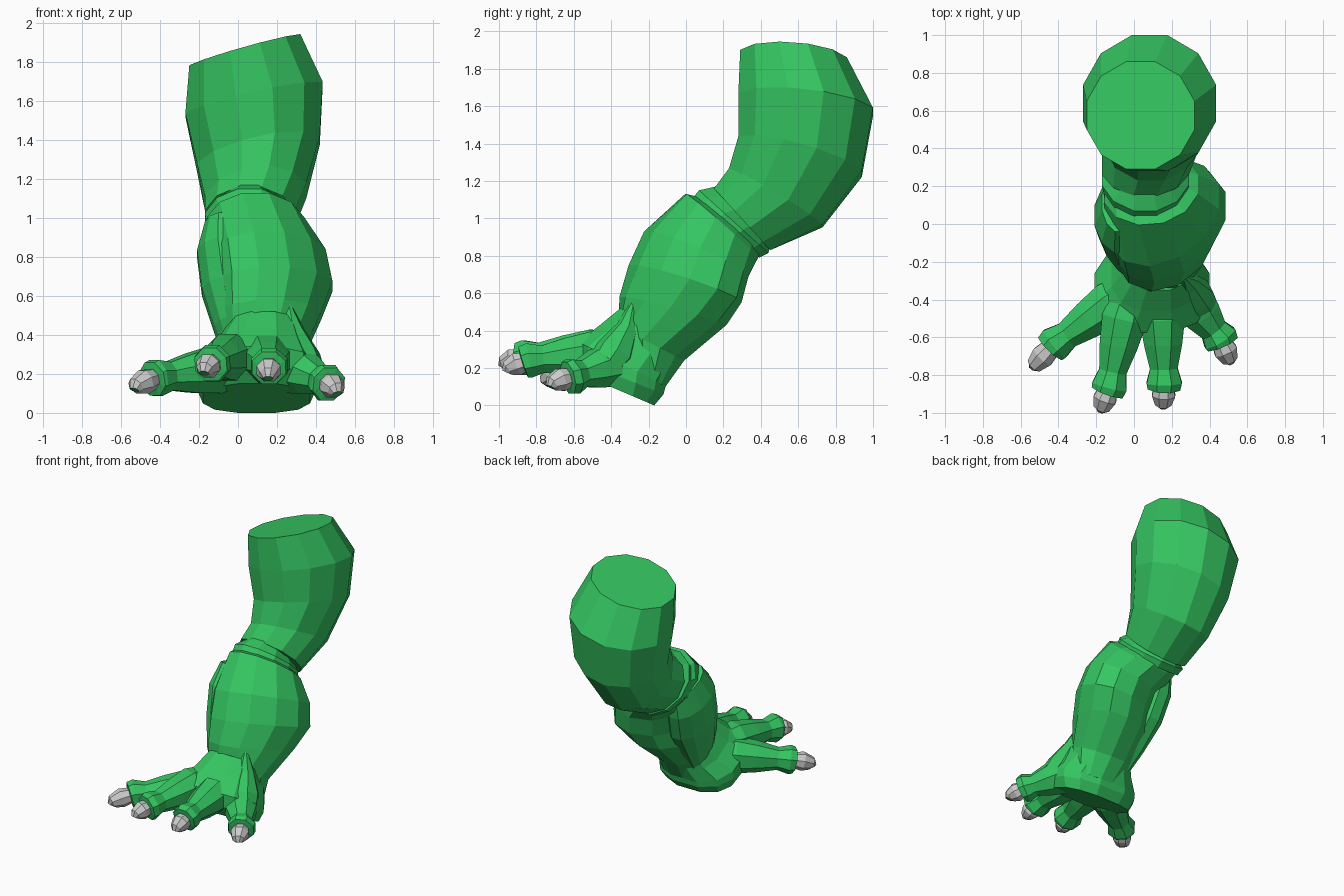
import bpy, math
from mathutils import Vector

if "Cube" in bpy.data.objects:
    bpy.data.objects.remove(bpy.data.objects["Cube"])


def material(name, color):
    m = bpy.data.materials.new(name)
    m.diffuse_color = color
    m.use_nodes = True
    m.node_tree.nodes["Principled BSDF"].inputs["Base Color"].default_value = m.diffuse_color
    return m


GREEN = material("green_skin", (0.035, 0.56, 0.12, 1))
GREY = material("claw_grey", (0.68, 0.68, 0.70, 1))


def loft(name, rings, mats):
    """Skin a list of equally sized vertex rings, capped at both ends."""
    n = len(rings[0])
    verts = [v for r in rings for v in r]
    faces = [tuple(range(n))[::-1]]
    for k in range(len(rings) - 1):
        for i in range(n):
            j = (i + 1) % n
            faces.append((k * n + i, k * n + j, k * n + n + j, k * n + n + i))
    faces.append(tuple(range(len(verts) - n, len(verts))))
    me = bpy.data.meshes.new(name)
    me.from_pydata(verts, [], faces)
    for m in mats:
        me.materials.append(m)
    me.polygons[-1].material_index = len(mats) - 1
    ob = bpy.data.objects.new(name, me)
    bpy.context.collection.objects.link(ob)
    return ob


def section(front, back, x0, x1, skew=0.0, roll=0.0, square=1.0, n=12):
    """Oval ring from its front and back (y, z) points and its x range."""
    f, b = Vector((0, *front)), Vector((0, *back))
    c = (f + b) / 2 + Vector(((x0 + x1) / 2, 0, 0))
    u = Vector(((x1 - x0) / 2, skew, roll))
    v = (b - f) / 2
    s = 1 / math.cos(math.pi / n) ** square
    soft = lambda t: math.copysign(abs(t) ** square, t)
    return [c + s * (u * soft(math.cos(a)) - v * soft(math.sin(a)))
            for a in (2 * math.pi * (i + 0.5) / n for i in range(n))]


def tube(name, path, mats, n=8):
    """Round tube through (x, y, z, radius) stations."""
    pts = [Vector(p[:3]) for p in path]
    rings = []
    for i, p in enumerate(pts):
        d = (pts[min(i + 1, len(pts) - 1)] - pts[max(i - 1, 0)]).normalized()
        side = d.cross(Vector((0, 0, 1))).normalized()
        down = d.cross(side)
        rings.append([p + path[i][3] * 1.04 * (side * math.cos(a) + down * math.sin(a))
                      for a in (2 * math.pi * (k + 0.5) / n for k in range(n))])
    return loft(name, rings, mats)


# Upper limb, bent backwards
loft("upper_limb", [section(*r) for r in (
    ((0.29, 1.88), (0.86, 1.84), -0.25, 0.32, 0, 0.08),
    ((0.28, 1.65), (1.00, 1.57), -0.27, 0.435, 0, 0.08),
    ((0.28, 1.42), (0.94, 1.24), -0.21, 0.42, 0, 0.07),
    ((0.23, 1.26), (0.73, 0.96), -0.17, 0.35, 0, 0.03),
    ((0.15, 1.16), (0.45, 0.83), -0.17, 0.29),
)], [GREEN])

# Raised collar at the joint
loft("joint_collar", [section(*r) for r in (
    ((0.18, 1.175), (0.45, 0.85), -0.10, 0.22),
    ((0.07, 1.15), (0.44, 0.815), -0.17, 0.29),
    ((0.02, 1.09), (0.39, 0.79), -0.16, 0.28),
)], [GREEN])

# Main lower limb muscle
loft("lower_limb", [section(*r) for r in (
    ((0.08, 1.11), (0.40, 0.84), -0.15, 0.27),
    ((0.00, 1.13), (0.38, 0.79), -0.16, 0.34, 0.02),
    ((-0.20, 0.93), (0.31, 0.69), -0.13, 0.45, 0.09),
    ((-0.28, 0.75), (0.27, 0.55), -0.11, 0.485, 0.10),
    ((-0.34, 0.58), (0.20, 0.43), -0.10, 0.43, 0.06),
    ((-0.36, 0.42), (-0.01, 0.24), -0.08, 0.35),
    ((-0.30, 0.20), (-0.11, 0.10), -0.02, 0.33),
)], [GREEN])

# Narrow side muscle on the lower limb
loft("side_muscle", [section(*r) for r in (
    ((-0.04, 1.03), (0.27, 0.90), -0.17, 0.02),
    ((-0.15, 0.90), (0.24, 0.73), -0.21, 0.08),
    ((-0.22, 0.70), (0.17, 0.54), -0.185, 0.11),
    ((-0.28, 0.50), (0.03, 0.35), -0.12, 0.09),
    ((-0.28, 0.32), (-0.08, 0.22), -0.06, 0.08),
)], [GREEN])

# Foot with a tilted sole
loft("foot", [section(*r, square=0.8) for r in (
    ((-0.35, 0.52), (-0.02, 0.34), -0.05, 0.31),
    ((-0.46, 0.43), (-0.07, 0.19), -0.12, 0.35),
    ((-0.575, 0.34), (-0.11, 0.10), -0.21, 0.40),
    ((-0.575, 0.24), (-0.12, 0.06), -0.21, 0.40),
    ((-0.52, 0.15), (-0.17, 0.00), -0.18, 0.37),
)], [GREEN])

# Toes with claws: base, knuckle centre, claw tip
toes = (
    ((-0.12, -0.42, 0.22), (-0.42, -0.635, 0.18), (-0.525, -0.745, 0.145)),
    ((-0.05, -0.50, 0.285), (-0.13, -0.86, 0.255), (-0.17, -0.97, 0.23)),
    ((0.15, -0.50, 0.275), (0.16, -0.84, 0.24), (0.155, -0.95, 0.205)),
    ((0.30, -0.40, 0.22), (0.455, -0.605, 0.155), (0.505, -0.715, 0.125)),
)
for k, toe in enumerate(toes, 1):
    base, knuckle, tip = map(Vector, toe)
    d = (tip - knuckle).normalized()
    tube(f"toe_{k}", [
        (*base.lerp(knuckle, -0.3), 0.10), (*base, 0.125),
        (*base.lerp(knuckle, 0.4), 0.105),
        (*base.lerp(knuckle, 0.78), 0.076),
        (*knuckle, 0.097), (*(knuckle + d * 0.03), 0.09),
        (*(knuckle + d * 0.035), 0.06)], [GREEN])
    tube(f"claw_{k}", [
        (*(knuckle + d * 0.01), 0.05),
        (*knuckle.lerp(tip, 0.6), 0.064),
        (*(tip + Vector((0, 0, -0.008))), 0.045),
        (*(tip + d * 0.01 + Vector((0, 0, -0.025))), 0.026)], [GREY, GREEN])

# Tendon ridge running up from the outer toe
tube("tendon_ridge", [(0.26, -0.28, 0.56, 0.01), (0.28, -0.31, 0.42, 0.06),
                      (0.31, -0.38, 0.28, 0.11), (0.34, -0.43, 0.22, 0.10)], [GREEN])
